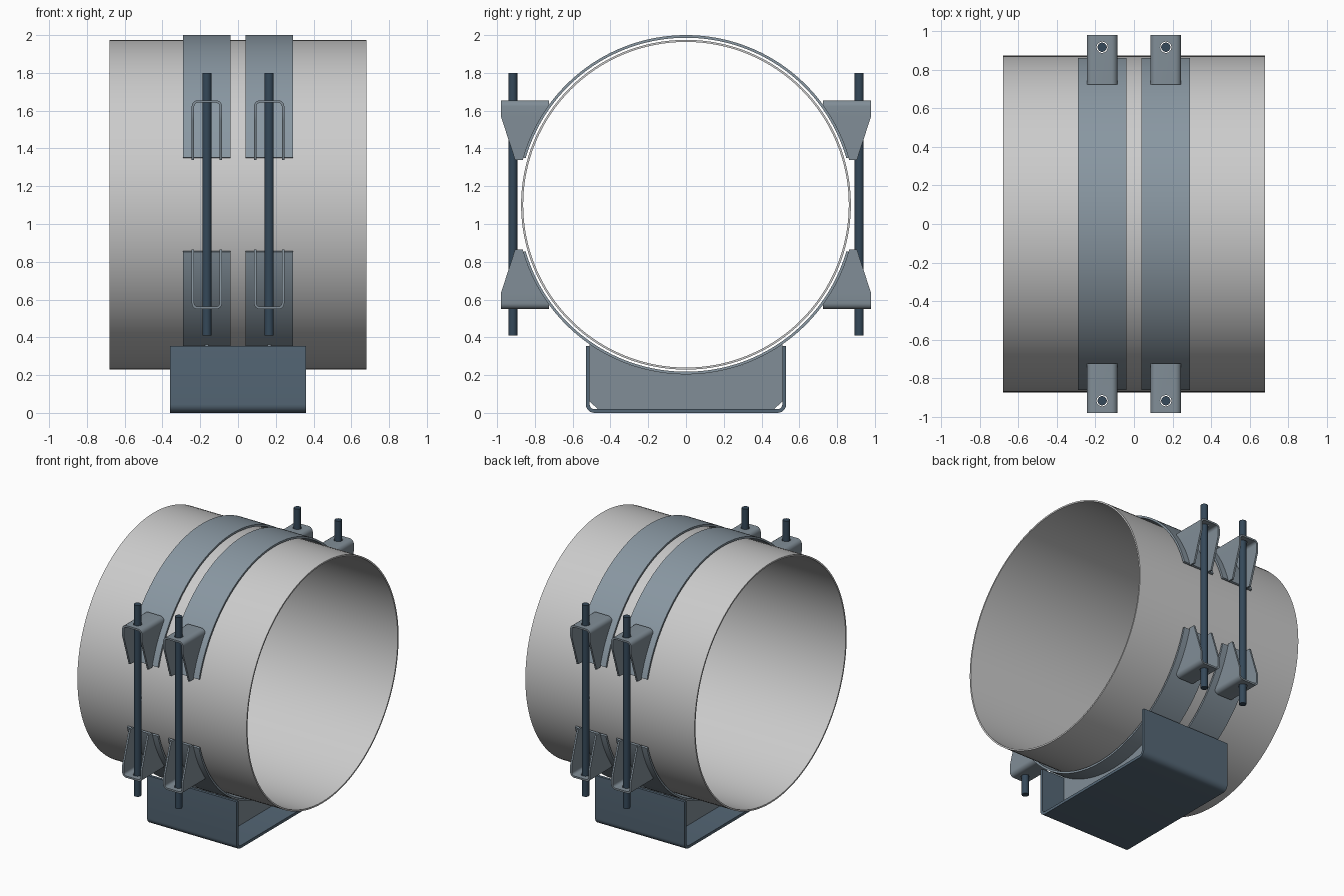
import bpy, bmesh, math
from math import sin, cos, pi, sqrt, radians

if "Cube" in bpy.data.objects:
    bpy.data.objects.remove(bpy.data.objects["Cube"])

ZC = 1.102      # height of the pipe axis; every object has its origin there
CX = 0.165      # distance of each clamp from the middle
R_BAND = 0.898  # outer radius of the clamp bands


def material(name, rgb):
    m = bpy.data.materials.new(name)
    m.diffuse_color = (*rgb, 1)
    m.use_nodes = True
    m.node_tree.nodes["Principled BSDF"].inputs["Base Color"].default_value = m.diffuse_color
    return m


BAND = material("band_steel", (0.25, 0.31, 0.36))
LUG = material("lug_steel", (0.22, 0.27, 0.31))
ROD = material("rod_steel", (0.035, 0.065, 0.10))
SADDLE = material("saddle_steel", (0.09, 0.135, 0.18))


def loft(name, sections, closed=False, mat=None, mirror=""):
    """Skin a row of four-point sections; mirror about the pipe centre."""
    bm = bmesh.new()
    rows = [[bm.verts.new(p) for p in s] for s in sections]
    for a, b in zip(rows, rows[1:] + rows[:1] if closed else rows[1:]):
        for i in range(4):
            j = (i + 1) % 4
            bm.faces.new((a[i], a[j], b[j], b[i]))
    if not closed:
        bm.faces.new(rows[0])
        bm.faces.new(rows[-1])
    bmesh.ops.recalc_face_normals(bm, faces=bm.faces)
    me = bpy.data.meshes.new(name)
    bm.to_mesh(me)
    bm.free()
    ob = bpy.data.objects.new(name, me)
    bpy.context.collection.objects.link(ob)
    ob.location.z = ZC
    return finish(ob, mat, mirror)


def finish(ob, mat, mirror):
    if mat:
        ob.data.materials.append(mat)
    bpy.ops.object.select_all(action='DESELECT')
    ob.select_set(True)
    bpy.context.view_layer.objects.active = ob
    bpy.ops.object.shade_smooth_by_angle(angle=radians(30))
    if mirror:
        m = ob.modifiers.new("mirror", 'MIRROR')
        m.use_axis = [a in mirror for a in "xyz"]
        m.use_mirror_merge = False
    return ob


def cylinder(name, r, z0, z1, y, x):
    bm = bmesh.new()
    bmesh.ops.create_cone(bm, cap_ends=True, segments=32, radius1=r, radius2=r, depth=z1 - z0)
    bmesh.ops.translate(bm, verts=bm.verts, vec=(x, y, (z0 + z1) / 2 - ZC))
    me = bpy.data.meshes.new(name)
    bm.to_mesh(me)
    bm.free()
    ob = bpy.data.objects.new(name, me)
    bpy.context.collection.objects.link(ob)
    ob.location.z = ZC
    return ob


def section(x0, x1, p, q):
    """Rectangle between x0 and x1 joining profile points p and q (y, z)."""
    return [(x0, *p), (x1, *p), (x1, *q), (x0, *q)]


def ring(x0, x1, ro, ri, a0, a1, n):
    out = []
    for i in range(n + 1):
        a = a0 + (a1 - a0) * i / n
        c, s = cos(a), sin(a)
        out.append(section(x0, x1, (ro * c, ro * s), (ri * c, ri * s)))
    return out


def u_path(w, bottom, r, t, leg_levels):
    """Pairs of outer/inner points (across, height) of an upturned-U sheet,
    closed side at height 0 and legs reaching down to `bottom`."""
    half = [((w, h), (w - t, h)) for h in leg_levels]
    for i in range(7):
        a = pi / 2 * i / 6
        c, s = cos(a), sin(a)
        half.append(((w - r + r * c, -r + r * s), (w - r + (r - t) * c, -r + (r - t) * s)))
    return half + [((-o[0], o[1]), (-i[0], i[1])) for o, i in reversed(half)]


# pipe
loft("pipe", ring(-0.68, 0.68, 0.873, 0.862, 0, 2 * pi, 128)[:-1], closed=True)

# clamp bands, upper and lower halves of both clamps
end = math.asin(0.25 / R_BAND)
loft("clamp_bands", ring(CX - 0.125, CX + 0.125, R_BAND, 0.884, end, pi - end, 88), mat=BAND, mirror="xz")

# clamp lugs: folded sheet with tapered cheeks resting on the band
TOP, TIP, KNEE = 0.553, 0.238, 0.468


def lug_span(z):
    inner = max(0.725, sqrt(0.896 ** 2 - z * z))
    outer = 0.98 if z >= KNEE else 0.905 + 0.075 * (z - TIP) / (KNEE - TIP)
    return inner, outer


levels = [TIP - TOP + (KNEE - TIP) * i / 10 for i in range(11)]
secs = []
for o, i in u_path(0.08, TIP - TOP, 0.032, 0.013, levels):
    zo, zi = TOP + o[1], TOP + i[1]
    (a, b), (c, d) = lug_span(zo), lug_span(zi)
    secs.append([(CX + o[0], a, zo), (CX + o[0], b, zo), (CX + i[0], d, zi), (CX + i[0], c, zi)])
lugs = loft("clamp_lugs", secs)
cutter = cylinder("hole_cutter", 0.029, 1.6, 1.72, 0.917, CX)
cutter.hide_render = True
cut = lugs.modifiers.new("rod_hole", 'BOOLEAN')
cut.operation, cut.solver, cut.object = 'DIFFERENCE', 'EXACT', cutter
bpy.context.view_layer.objects.active = lugs
bpy.ops.object.modifier_apply(modifier="rod_hole")
bpy.data.objects.remove(cutter)
finish(lugs, LUG, "xyz")

# tie rods
finish(cylinder("tie_rods", 0.024, 0.41, 1.80, 0.917, CX), ROD, "xy")

# saddle channel
secs = [section(-0.36, 0.36, (o[0], -o[1] - ZC), (i[0], -i[1] - ZC))
        for o, i in u_path(0.53, -0.355, 0.045, 0.02, [-0.355])]
loft("saddle_channel", secs, mat=SADDLE)

# saddle webs, one under each band, clipped at the bottom corners
ys = [-0.51 + 1.02 * i / 48 for i in range(49)]
secs = [section(CX - 0.01, CX + 0.01, (y, -sqrt(R_BAND ** 2 - y * y)),
                (y, 0.02 - ZC + max(0, abs(y) - 0.468)))
        for y in ys]
loft("saddle_webs", secs, mat=LUG, mirror="x")
